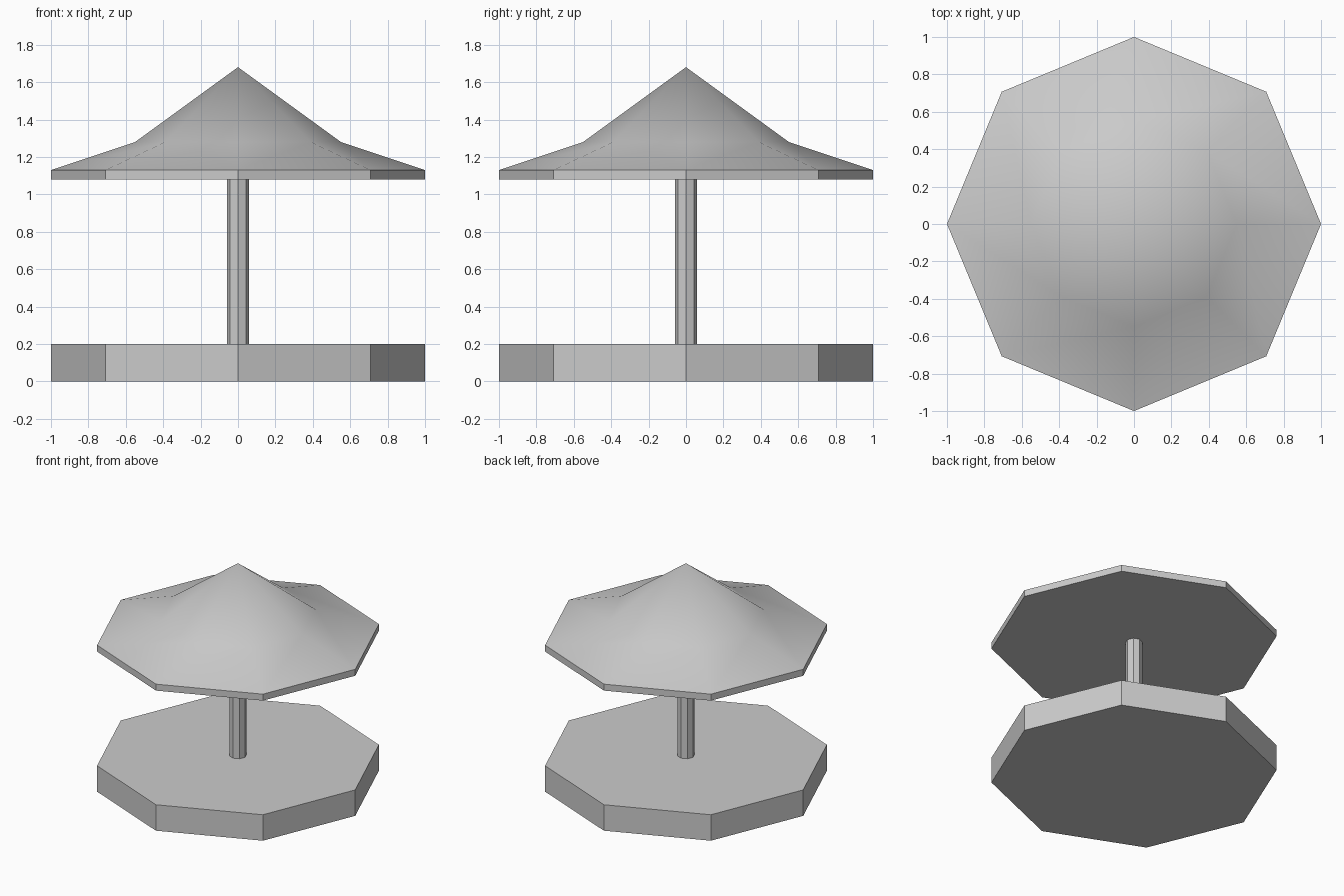
import bpy, bmesh, math

if "Cube" in bpy.data.objects:
    bpy.data.objects.remove(bpy.data.objects["Cube"])

SIDES = 8


def lathe(name, profile):
    """Closed eight-sided solid from (radius, z) points, bottom to top."""
    bm = bmesh.new()
    rings = []
    for r, z in profile:
        if r == 0:
            rings.append([bm.verts.new((0, 0, z))] * SIDES)
        else:
            rings.append([bm.verts.new((r * math.cos(math.tau * i / SIDES),
                                        r * math.sin(math.tau * i / SIDES), z))
                          for i in range(SIDES)])
    for low, high in zip(rings, rings[1:]):
        for i in range(SIDES):
            j = (i + 1) % SIDES
            corners = [low[i], low[j], high[j], high[i]]
            bm.faces.new(list(dict.fromkeys(corners)))
    # Flat caps where the profile does not end in a point
    if profile[0][0] > 0:
        bm.faces.new(rings[0][::-1])
    if profile[-1][0] > 0:
        bm.faces.new(rings[-1])
    bmesh.ops.recalc_face_normals(bm, faces=bm.faces)
    mesh = bpy.data.meshes.new(name)
    bm.to_mesh(mesh)
    bm.free()
    obj = bpy.data.objects.new(name, mesh)
    bpy.context.collection.objects.link(obj)
    return obj


# Octagonal platform and central post
lathe("platform", [(1, 0), (1, 0.2)])
lathe("post", [(0.06, 0.2), (0.06, 1.08)])

# Flared canopy: crisp rim, softly shaded top
canopy = lathe("canopy", [(1, 1.08), (1, 1.13), (0.55, 1.28), (0, 1.68)])
bpy.context.view_layer.objects.active = canopy
canopy.select_set(True)
bpy.ops.object.shade_smooth_by_angle(angle=math.radians(35))
